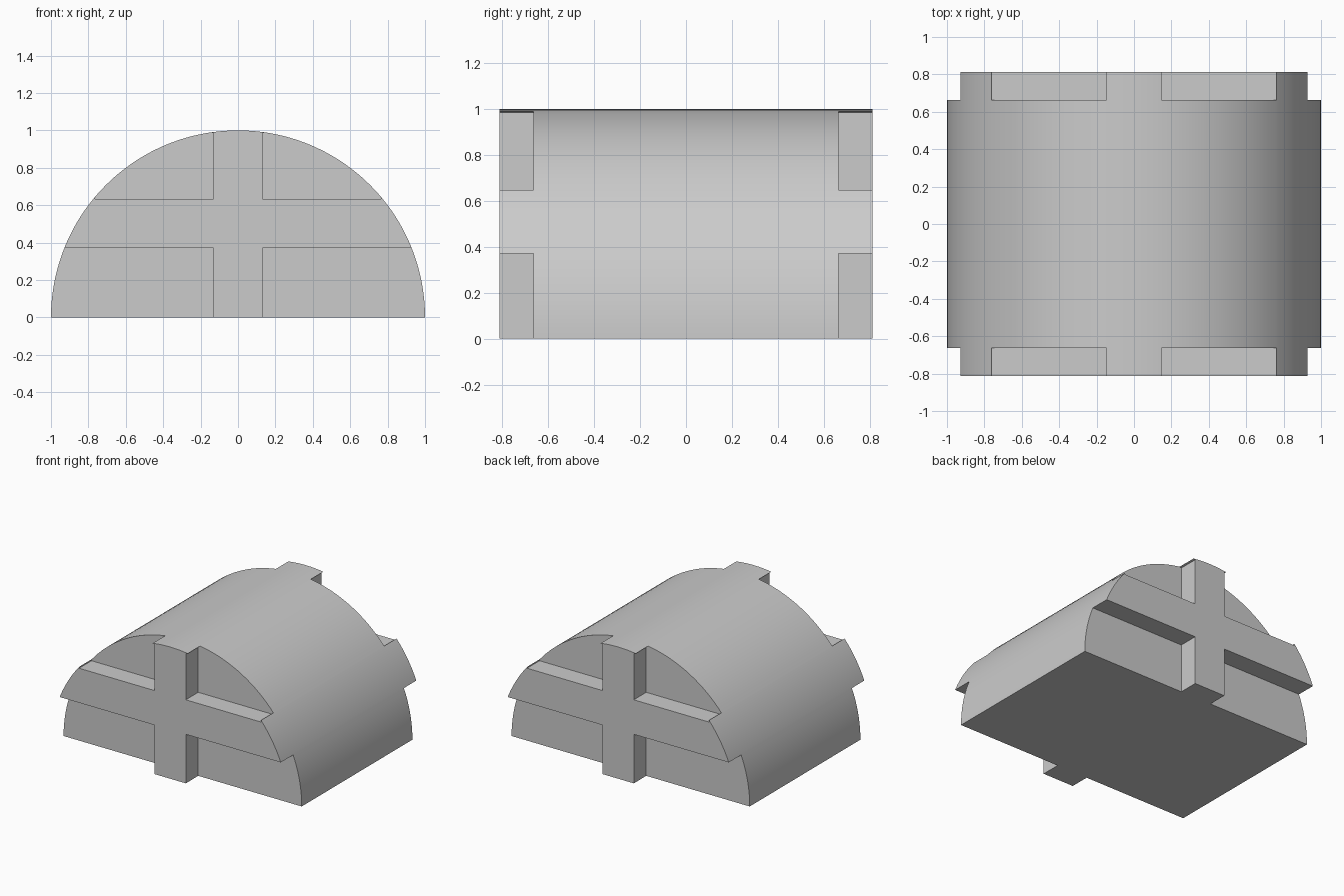
import bpy, bmesh
from math import cos, sin, pi

cube = bpy.data.objects.get("Cube")
if cube:
    bpy.data.objects.remove(cube)

HALF_DEPTH = 0.813   # to the face of the cross
CORE = 0.664         # to the recessed end walls
BAR = 0.131          # half width of the upright bar

grey = bpy.data.materials.new("plain grey")
grey.use_nodes = True
grey.diffuse_color = (0.6, 0.6, 0.6, 1)
grey.node_tree.nodes["Principled BSDF"].inputs["Base Color"].default_value = (0.6, 0.6, 0.6, 1)


def prism(name, outline, y0, y1):
    """Extrude an x-z outline along y."""
    bm = bmesh.new()
    face = bm.faces.new([bm.verts.new((x, y0, z)) for x, z in outline])
    new = bmesh.ops.extrude_face_region(bm, geom=[face])["geom"]
    for v in new:
        if isinstance(v, bmesh.types.BMVert):
            v.co.y = y1
    bmesh.ops.recalc_face_normals(bm, faces=bm.faces)
    mesh = bpy.data.meshes.new(name)
    bm.to_mesh(mesh)
    bm.free()
    mesh.materials.append(grey)
    ob = bpy.data.objects.new(name, mesh)
    bpy.context.collection.objects.link(ob)
    return ob


# Half-round body
STEPS = 72
body = prism("half_round_body",
             [(cos(pi * i / STEPS), sin(pi * i / STEPS)) for i in range(STEPS + 1)],
             -HALF_DEPTH, HALF_DEPTH)

# Corner recesses that leave a raised cross on each end
upper = [(BAR, 0.634), (0.765, 0.634), (0.762, 0.648), (0.85, 0.72),
         (0.85, 1.1), (0.2, 1.1), (0.147, 0.989), (BAR, 0.985)]
lower = [(BAR, -0.1), (1.1, -0.1), (1.1, 0.372), (BAR, 0.372)]
cutters = []
for end in (-1, 1):
    for side in (-1, 1):
        for shape in (upper, lower):
            cutters.append(prism("recess_cutter", [(side * x, z) for x, z in shape],
                                 end * CORE, end * 1.0))

bpy.context.view_layer.objects.active = body
body.select_set(True)
for cutter in cutters:
    cutter.hide_render = True
    mod = body.modifiers.new("recess", "BOOLEAN")
    mod.operation = "DIFFERENCE"
    mod.solver = "EXACT"
    mod.object = cutter
    bpy.ops.object.modifier_apply(modifier=mod.name)
    bpy.data.objects.remove(cutter)

bpy.ops.object.shade_smooth_by_angle(angle=pi / 9)
